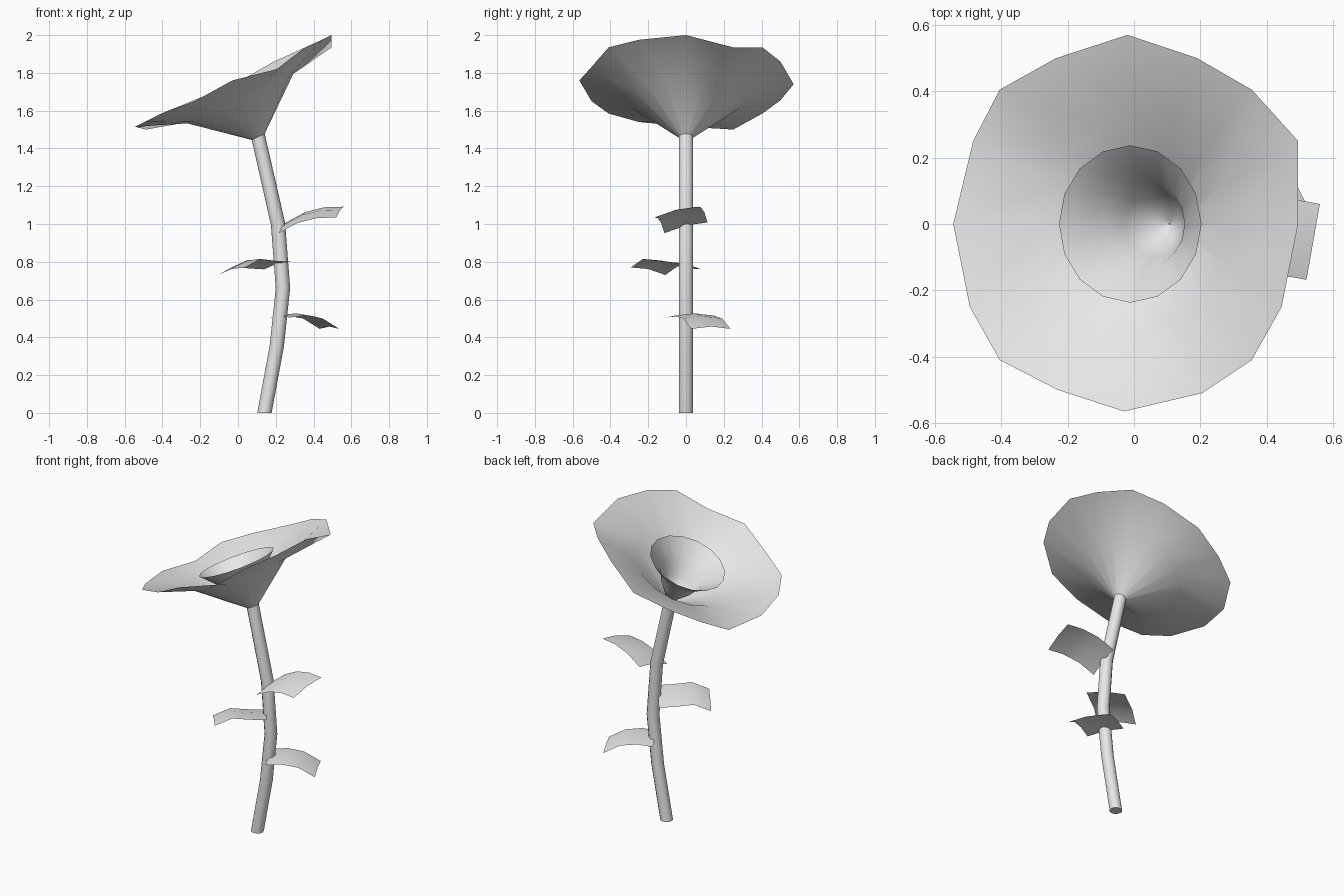
import bpy
import math
from mathutils import Vector

cube = bpy.data.objects.get("Cube")
if cube:
    bpy.data.objects.remove(cube, do_unlink=True)

GREY = (0.8, 0.8, 0.8, 1.0)
mat = bpy.data.materials.new("pale grey")
mat.use_nodes = True
mat.diffuse_color = GREY
mat.node_tree.nodes["Principled BSDF"].inputs["Base Color"].default_value = GREY


def loft(name, rows, closed=True, cap_start=False, angle=60):
    """Skin a list of equally long point rows with quads."""
    n = len(rows[0])
    verts = [p for row in rows for p in row]
    faces = []
    for r in range(len(rows) - 1):
        for i in range(n if closed else n - 1):
            j = (i + 1) % n
            faces.append((r * n + i, r * n + j, (r + 1) * n + j, (r + 1) * n + i))
    if cap_start:
        faces.append(tuple(reversed(range(n))))
    mesh = bpy.data.meshes.new(name)
    mesh.from_pydata(verts, [], faces)
    mesh.materials.append(mat)
    obj = bpy.data.objects.new(name, mesh)
    bpy.context.collection.objects.link(obj)
    bpy.ops.object.select_all(action='DESELECT')
    obj.select_set(True)
    bpy.context.view_layer.objects.active = obj
    bpy.ops.object.shade_smooth_by_angle(angle=math.radians(angle))
    return obj


def ring(centre, radius, tilt, sides=16):
    """Circle around a point, leaning towards -x by the tilt angle."""
    across = Vector((math.cos(tilt), 0, math.sin(tilt)))
    points = []
    for i in range(sides):
        a = math.tau * i / sides
        points.append(Vector(centre) + radius * (across * math.cos(a)
                                                 + Vector((0, math.sin(a), 0))))
    return points


# Stem: tapering bend, flat at the foot and tilted under the flower
path = [(0.14, 0, 0), (0.205, 0.35, 0), (0.238, 0.66, 0),
        (0.212, 1.0, 10), (0.107, 1.462, 25)]
loft("stem", [ring((x, 0, z), 0.038, math.radians(t), 12) for x, z, t in path],
     cap_start=True)

# Flower: tilted funnel with a wavy rim
TILT = math.radians(25)
base = Vector((0.107, 0, 1.46))
axis = Vector((-math.sin(TILT), 0, math.cos(TILT)))
rim = [(0.495, 0, 2.0), (0.495, 0.25, 1.935), (0.355, 0.405, 1.935), (0.19, 0.5, 1.86),
       (-0.02, 0.57, 1.74), (-0.235, 0.5, 1.655), (-0.405, 0.405, 1.585), (-0.485, 0.25, 1.5),
       (-0.545, 0, 1.515), (-0.495, -0.25, 1.54), (-0.405, -0.41, 1.585), (-0.23, -0.5, 1.65),
       (-0.03, -0.565, 1.76), (0.205, -0.51, 1.82), (0.355, -0.41, 1.935), (0.445, -0.25, 1.975)]
loft("flower_funnel", [ring(base, 0.036, TILT),
                       ring(base + axis * 0.225, 0.31, TILT),
                       [Vector(p) for p in rim]], angle=80)

# Inner cup of the flower
cup = [(0, 0.002), (0.02, 0.045), (0.1, 0.1), (0.17, 0.13), (0.28, 0.237)]
loft("inner_cup", [ring(base + axis * d, r, TILT) for d, r in cup], angle=80)


def leaf(name, root, heading, length, heights, roll, width=0.232):
    """Thin arched blade; heights run from root to tip, roll lifts its left side."""
    a = math.radians(heading)
    along = Vector((math.cos(a), math.sin(a), 0))
    side = Vector((-math.sin(a), math.cos(a), 0))
    rows = []
    for i, h in enumerate(heights):
        row = []
        for s in (-0.5, 0, 0.5):
            p = Vector(root) + along * length * i / (len(heights) - 1) + side * width * s
            p.z = h + roll * s + (0.012 if s == 0 else 0)
            row.append(p)
        rows.append(row)
    loft(name, rows, closed=False)


# Leaves up the stem
leaf("lower_leaf", (0.22, 0, 0), 26.5, 0.295, (0.505, 0.515, 0.5, 0.445), 0)
leaf("middle_leaf", (0.21, -0.01, 0), 218, 0.31, (0.78, 0.785, 0.795, 0.75), 0.04)
leaf("upper_leaf", (0.235, 0, 0), -10, 0.31, (0.98, 1.035, 1.06, 1.063), 0.057)
